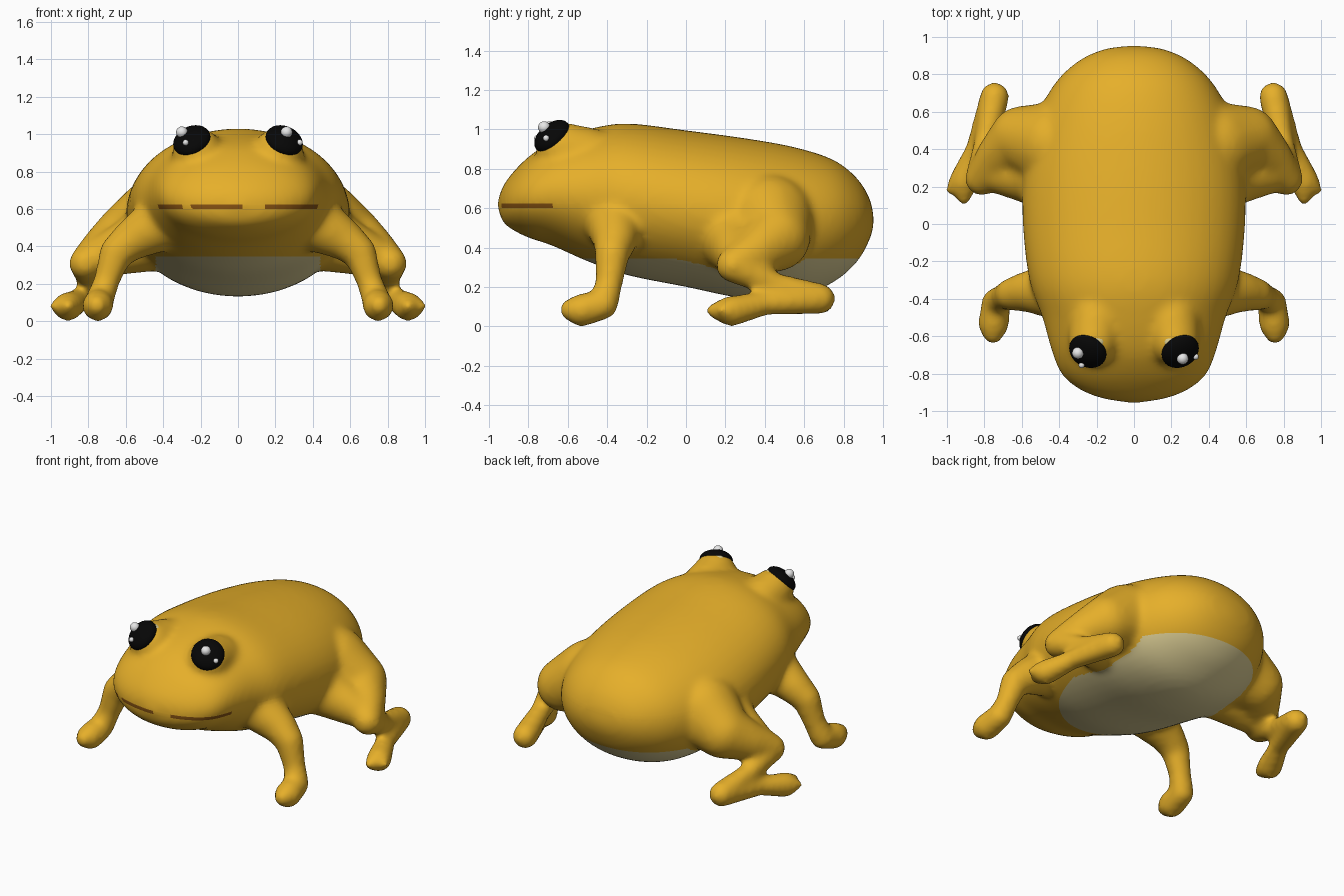
import bpy, bmesh, math
from mathutils import Vector

cube = bpy.data.objects.get("Cube")
if cube:
    bpy.data.objects.remove(cube, do_unlink=True)


def material(name, rgb):
    m = bpy.data.materials.new(name)
    m.use_nodes = True
    m.diffuse_color = (*rgb, 1)
    m.node_tree.nodes["Principled BSDF"].inputs["Base Color"].default_value = (*rgb, 1)
    return m


gold = material("golden skin", (0.79, 0.43, 0.023))
cream = material("cream belly", (0.72, 0.62, 0.30))
brown = material("brown mouth", (0.24, 0.085, 0.006))
black = material("black eye", (0.002, 0.002, 0.002))
white = material("white highlight", (0.82, 0.82, 0.82))


def finish(bm, name, mats):
    mesh = bpy.data.meshes.new(name)
    bmesh.ops.recalc_face_normals(bm, faces=bm.faces[:])
    bm.to_mesh(mesh)
    bm.free()
    for m in mats:
        mesh.materials.append(m)
    mesh.shade_smooth()
    ob = bpy.data.objects.new(name, mesh)
    bpy.context.collection.objects.link(ob)
    return ob


def spline(points, steps):
    """Catmull-Rom through the points."""
    pts = [Vector(p) for p in points]
    out = []
    for i in range(len(pts) - 1):
        a, b, c, d = pts[max(i - 1, 0)], pts[i], pts[i + 1], pts[min(i + 2, len(pts) - 1)]
        for k in range(steps):
            t = k / steps
            out.append(b + (c - a) * (t / 2) + (a * 2 - b * 5 + c * 4 - d) * (t * t / 2)
                       + (b * 3 - a - c * 3 + d) * (t ** 3 / 2))
    return out + [pts[-1]]


def loft(bm, stations, segments=48):
    rings = []
    for y, top, low, half in spline(stations, 4):
        mid, tall = (top + low) / 2, (top - low) / 2
        rings.append([bm.verts.new((half * math.cos(a), y, mid + tall * math.sin(a)))
                      for a in (math.tau * i / segments for i in range(segments))])
    for r, q in zip(rings, rings[1:]):
        for i in range(segments):
            j = (i + 1) % segments
            bm.faces.new((r[i], r[j], q[j], q[i]))
    bm.faces.new(rings[0])
    bm.faces.new(rings[-1])


def unit_ball():
    scratch = bmesh.new()
    bmesh.ops.create_icosphere(scratch, subdivisions=3, radius=1)
    points = [v.co.copy() for v in scratch.verts]
    scratch.free()
    return points


ball_points = unit_ball()


def limb(bm, chain, side):
    """Tapered capsules between successive balls (x, y, z, radius)."""
    for pair in zip(chain, chain[1:]):
        verts = [bm.verts.new(Vector((x * side, y, z)) + p * r)
                 for x, y, z, r in pair for p in ball_points]
        bmesh.ops.convex_hull(bm, input=verts)
        inside = [v for v in verts if not v.link_faces]
        bmesh.ops.delete(bm, geom=inside, context="VERTS")


# Trunk and head: y, top, bottom, half width
trunk = [(-0.955, .64, .60, .04), (-0.93, .71, .53, .18), (-0.88, .78, .49, .30),
         (-0.80, .86, .45, .39), (-0.68, .94, .41, .44), (-0.50, 1.0, .33, .49),
         (-0.30, 1.03, .26, .56), (0.0, .995, .20, .595), (0.3, .955, .14, .59),
         (0.55, .91, .14, .53), (0.75, .845, .225, .425), (0.87, .75, .33, .30),
         (0.932, .65, .44, .17), (0.953, .56, .51, .04)]
# Limbs and eye sockets
front_leg = [(.42, -.36, .52, .15), (.56, -.36, .44, .112), (.65, -.375, .37, .09),
             (.70, -.39, .22, .07), (.74, -.42, .11, .077), (.75, -.53, .082, .085),
             (.755, -.59, .085, .055)]
thigh = [(.42, .42, .54, .235), (.60, .46, .45, .172), (.72, .36, .38, .125),
         (.815, .24, .31, .09)]
haunch = [(.42, .25, .47, .20), (.55, .26, .41, .155), (.72, .27, .35, .11)]
shin = [(.815, .24, .31, .09), (.79, .45, .21, .063), (.745, .68, .14, .08)]
hind_foot = [(.745, .68, .14, .08), (.84, .40, .115, .06), (.91, .23, .078, .08),
             (.91, .13, .08, .035)]
toe = [(.91, .23, .078, .08), (.985, .18, .08, .025)]
eye_socket = [(.20, -.50, .86, .15), (.218, -.629, .904, .133)]

bm = bmesh.new()
loft(bm, trunk)
for side in (1, -1):
    for chain in (front_leg, thigh, haunch, shin, hind_foot, toe, eye_socket):
        limb(bm, chain, side)
body = finish(bm, "body", [gold, cream, brown])

# Fuse everything into one soft skin
remesh = body.modifiers.new("fuse", "REMESH")
remesh.mode = "VOXEL"
remesh.voxel_size = 0.018
soften = body.modifiers.new("soften", "SMOOTH")
soften.factor = 0.5
soften.iterations = 16
graph = bpy.context.evaluated_depsgraph_get()
skin = bpy.data.meshes.new_from_object(body.evaluated_get(graph))
body.modifiers.clear()

# Cut the edges of the belly and mouth, then colour the faces
bm = bmesh.new()
bm.from_mesh(skin)
bpy.data.meshes.remove(skin)
for z in (.345, .600, .623):
    bmesh.ops.bisect_plane(bm, geom=bm.verts[:] + bm.edges[:] + bm.faces[:],
                           plane_co=(0, 0, z), plane_no=(0, 0, 1), dist=1e-5)
bm.normal_update()
dashes = [(-.45, -.30), (-.25, .02), (.15, .45)]
for f in bm.faces:
    c = f.calc_center_median()
    f.material_index = 0
    if c.z < .345 and abs(c.x) < .44 and c.y > -.54 and f.normal.z < .2:
        f.material_index = 1
    elif .600 < c.z < .623 and c.y < -.68 and any(a < c.x < b for a, b in dashes):
        f.material_index = 2
bm.to_mesh(body.data)
bm.free()
body.data.shade_smooth()


def ball(name, place, radius, mat, facing=(0, 0, 1), flat=1.0):
    bm = bmesh.new()
    bmesh.ops.create_uvsphere(bm, u_segments=32, v_segments=16, radius=radius)
    bmesh.ops.scale(bm, vec=(1, 1, flat), verts=bm.verts[:])
    ob = finish(bm, name, [mat])
    ob.location = place
    ob.rotation_euler = Vector(facing).to_track_quat("Z", "Y").to_euler()


# Eyes, with highlights on the same hand for both
for side, label in ((1, "left"), (-1, "right")):
    ball(label + "_eye", (.247 * side, -.68, .965), .104, black,
         (.34 * side, -.60, .72), .55)
    ball(label + "_eye_rim", (.195 * side, -.622, 1.016), .036, cream,
         (-.15 * side, .15, .9), .4)
for label, big, small in (("left", (.26, -.72, 1.01), (.33, -.71, .955)),
                          ("right", (-.30, -.69, 1.01), (-.28, -.755, .955))):
    ball(label + "_highlight", big, .031, white)
    ball(label + "_small_highlight", small, .016, white)
